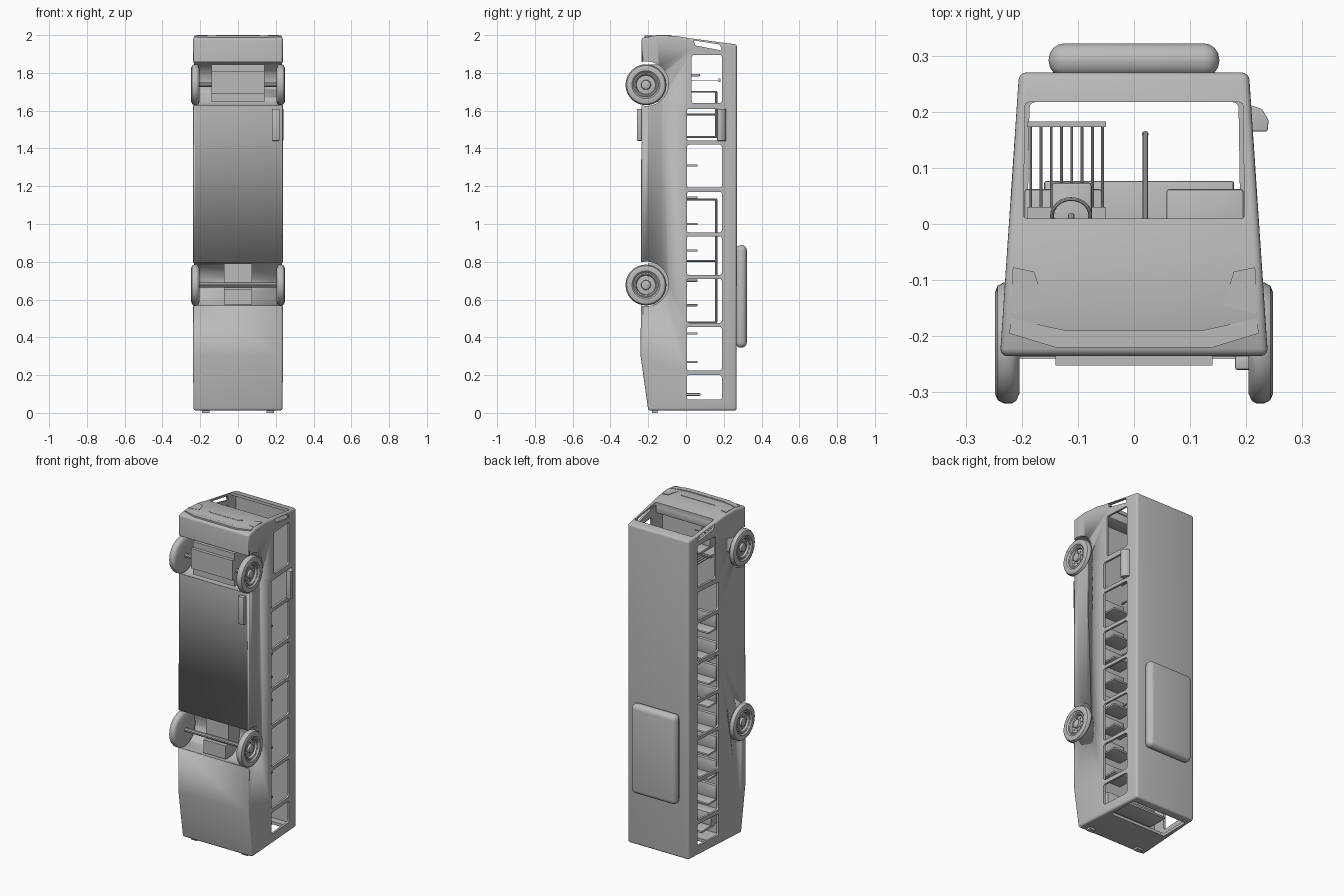
import bpy, bmesh, math
from mathutils import Vector, Matrix

cube = bpy.data.objects.get("Cube")
if cube:
    bpy.data.objects.remove(cube)

grey = bpy.data.materials.new("plain_grey")
grey.use_nodes = True
grey.diffuse_color = (0.5, 0.5, 0.5, 1)
grey.node_tree.nodes["Principled BSDF"].inputs["Base Color"].default_value = (0.5, 0.5, 0.5, 1)


def finish(name, bm, smooth=False):
    bmesh.ops.recalc_face_normals(bm, faces=bm.faces[:])
    mesh = bpy.data.meshes.new(name)
    bm.to_mesh(mesh)
    bm.free()
    mesh.materials.append(grey)
    ob = bpy.data.objects.new(name, mesh)
    bpy.context.collection.objects.link(ob)
    if smooth:
        bpy.ops.object.select_all(action='DESELECT')
        ob.select_set(True)
        bpy.context.view_layer.objects.active = ob
        bpy.ops.object.shade_smooth_by_angle(angle=math.radians(35))
    return ob


def prism(name, pts, axis, lo, hi, corner=0, taper=None, bevel=0):
    """Extrude a 2D outline along x (y,z outline) or z (x,y outline)."""
    bm = bmesh.new()
    rings = []
    for end in (lo, hi):
        if axis == 'x':
            co = [(math.copysign(taper(a), end) if taper else end, a, b) for a, b in pts]
        else:
            co = [(a, b, end) for a, b in pts]
        rings.append([bm.verts.new(c) for c in co])
    n = len(pts)
    for ring in rings:
        bm.faces.new(ring)
    for i in range(n):
        j = (i + 1) % n
        bm.faces.new((rings[0][i], rings[0][j], rings[1][j], rings[1][i]))
    bmesh.ops.recalc_face_normals(bm, faces=bm.faces[:])
    if corner:
        k = 0 if axis == 'x' else 2
        edges = [e for e in bm.edges if abs(e.verts[0].co[k] - e.verts[1].co[k]) > abs(hi - lo) * 0.9]
        bmesh.ops.bevel(bm, geom=edges, offset=corner, segments=3, profile=0.5, affect='EDGES')
    if bevel:
        edges = [e for e in bm.edges if e.calc_face_angle(0) > math.radians(35)]
        bmesh.ops.bevel(bm, geom=edges, offset=bevel, segments=4, profile=0.5, affect='EDGES')
    return finish(name, bm, bool(bevel))


def box(name, lo, hi, bevel=0, segments=2):
    bm = bmesh.new()
    lo, hi = Vector(lo), Vector(hi)
    bmesh.ops.create_cube(bm, size=1, matrix=Matrix.Translation((lo + hi) / 2) @ Matrix.Diagonal((*(hi - lo), 1)))
    if bevel:
        bmesh.ops.bevel(bm, geom=bm.edges[:], offset=bevel, segments=segments, profile=0.5, affect='EDGES')
    return finish(name, bm, bool(bevel))


def rod(name, a, b, r, sides=10):
    a, b = Vector(a), Vector(b)
    bm = bmesh.new()
    turn = (b - a).to_track_quat('Z', 'Y').to_matrix().to_4x4()
    bmesh.ops.create_cone(bm, cap_ends=True, segments=sides, radius1=r, radius2=r, depth=(b - a).length,
                          matrix=Matrix.Translation((a + b) / 2) @ turn)
    return finish(name, bm, True)


def lathe(name, profile, centre, side):
    """Turn a (radius, x) profile about an axle parallel to x."""
    bm = bmesh.new()
    cy, cz = centre
    vs = [bm.verts.new((side * x, cy + r, cz)) for r, x in profile]
    es = [bm.edges.new(p) for p in zip(vs, vs[1:])]
    bmesh.ops.spin(bm, geom=vs + es, cent=(0, cy, cz), axis=(1, 0, 0), angle=math.tau, steps=40)
    bmesh.ops.remove_doubles(bm, verts=bm.verts[:], dist=0.0002)
    return finish(name, bm, True)


def rect(a0, a1, b0, b1):
    return [(a0, b0), (a1, b0), (a1, b1), (a0, b1)]


def cut(target, cutter):
    bpy.context.view_layer.objects.active = target
    mod = target.modifiers.new("cut", 'BOOLEAN')
    mod.operation, mod.solver, mod.object = 'DIFFERENCE', 'EXACT', cutter
    bpy.ops.object.modifier_apply(modifier=mod.name)
    bpy.data.objects.remove(cutter)


# Body shell: side outline, tapering towards the roof
outline = [(-0.2, 0.012), (0.268, 0.012), (0.27, 1.95), (0.0, 1.986), (-0.05, 1.995),
           (-0.15, 1.999), (-0.235, 1.985), (-0.24, 0.3)]
body = prism("body_shell", outline, 'x', -1, 1, taper=lambda y: 0.223 - 0.067 * y, bevel=0.013)
room = [(-0.08, 0.03), (0.257, 0.03), (0.257, 1.935), (0.0, 1.966), (-0.08, 1.97)]
cut(body, prism("cutter", room, 'x', -1, 1, taper=lambda y: 0.21 - 0.067 * y))

# Side windows, quarter lights, windscreen and rear window
spans = [(0.07, 0.2), (0.225, 0.455), (0.477, 0.71), (0.73, 0.935), (0.955, 1.17),
         (1.192, 1.42), (1.442, 1.61), (1.64, 1.895)]
for lo, hi in spans:
    sill = 0.03 if lo > 1.6 else 0.005
    cut(body, prism("cutter", rect(sill, 0.19, lo, hi), 'x', -0.5, 0.5, corner=0.012))
quarter = [(0.05, 1.945), (0.19, 1.918), (0.18, 1.95), (0.04, 1.972)]
cut(body, prism("cutter", quarter, 'x', -0.5, 0.5, corner=0.005))
screen = [(-0.197, 0.01), (0.197, 0.01), (0.194, 0.217), (-0.194, 0.217)]
cut(body, prism("cutter", screen, 'z', 1.93, 2.1, corner=0.006))
cut(body, prism("cutter", [(x * 0.96, max(y, 0.03)) for x, y in screen], 'z', -0.1, 0.06, corner=0.01))

# Wheel wells, wheels and axle housings
tyre = [(0, 0.204), (0.09, 0.204), (0.103, 0.21), (0.108, 0.218), (0.108, 0.232), (0.102, 0.243),
        (0.09, 0.248), (0.074, 0.246), (0.066, 0.238), (0.06, 0.241), (0.054, 0.238), (0.05, 0.226),
        (0.026, 0.228), (0.024, 0.24), (0.018, 0.243), (0, 0.243)]
for label, z in (("front", 1.737), ("rear", 0.677)):
    cut(body, rod("cutter", (-0.5, -0.21, z + 0.006), (0.5, -0.21, z + 0.006), 0.118, 40))
    for side, s in (("left", 1), ("right", -1)):
        lathe(f"{label}_wheel_{side}", tyre, (-0.212, z), s)
        for k in range(8):
            a = math.tau * k / 8
            y, zz = -0.212 + 0.037 * math.cos(a), z + 0.037 * math.sin(a)
            rod(f"{label}_wheel_nut_{side}", (s * 0.222, y, zz), (s * 0.232, y, zz), 0.004, 6)
    rod(f"{label}_axle", (-0.21, -0.212, z), (0.21, -0.212, z), 0.012)
box("front_axle_housing", (-0.14, -0.232, 1.645), (0.14, -0.085, 1.845))
box("front_axle_plate", (-0.14, -0.252, 1.69), (0.14, -0.23, 1.81))
box("rear_axle_housing", (-0.075, -0.2, 0.575), (0.075, -0.085, 0.79))
box("rear_axle_step", (-0.075, -0.225, 0.575), (0.075, -0.2, 0.655))

# Roof unit
roof_unit = prism("roof_unit", rect(-0.152, 0.152, 0.262, 0.322), 'z', 0.345, 0.888, bevel=0.028)

# Entrance step and side mirror panel
box("entrance_step", (0.18, -0.26, 1.44), (0.22, -0.235, 1.61), 0.004)
mirror = [(0.205, 0.165), (0.238, 0.165), (0.24, 0.185), (0.228, 0.205), (0.205, 0.213)]
prism("mirror_panel", mirror, 'z', 1.44, 1.61, bevel=0.003)

# Nose trim: headlights, grille and bumper
for side, s in (("left", 1), ("right", -1)):
    lamp = [(0.216, -0.077), (0.178, -0.085), (0.158, -0.145), (0.218, -0.16)]
    prism(f"headlight_{side}", [(s * x, y) for x, y in lamp], 'z', 1.985, 2.0)
    box(f"rear_lamp_{side}", (s * 0.17 - 0.02, -0.18, 0), (s * 0.17 + 0.02, -0.15, 0.02))
prism("grille", [(-0.117, -0.117), (0.117, -0.117), (0.095, -0.136), (-0.095, -0.136)], 'z', 1.99, 2.0)
bumper = [(-0.22, -0.168), (-0.12, -0.19), (0.12, -0.19), (0.22, -0.168),
          (0.222, -0.195), (0.14, -0.22), (-0.14, -0.22), (-0.222, -0.195)]
prism("bumper", bumper, 'z', 1.98, 1.997)

# Passenger seats
for z in (0.27, 0.42, 0.57, 0.7, 0.86, 1.0, 1.14, 1.31):
    for side, s in (("left", 1), ("right", -1)):
        x0, x1 = sorted((s * 0.058, s * 0.195))
        box(f"seat_back_{side}", (x0, -0.05, z - 0.006), (x1, 0.062, z + 0.006), 0.004)
        box(f"seat_cushion_{side}", (x0, -0.035, z), (x1, -0.012, z + 0.085), 0.004)
        box(f"seat_leg_{side}", (s * 0.12 - 0.02, -0.085, z + 0.02), (s * 0.12 + 0.02, -0.03, z + 0.05))
box("rear_bench_back", (-0.16, -0.05, 0.09), (0.178, 0.077, 0.104), 0.004)
box("rear_bench_cushion", (-0.16, -0.085, 0.1), (0.178, -0.012, 0.18), 0.004)

# Handrails beside the aisle
for lo, hi, x in ((0.48, 1.13, 0.02), (1.46, 1.7, 0.02)):
    rod("handrail", (x, 0.16, lo), (x, 0.16, hi), 0.006)
    for z in (lo, (lo + hi) / 2, hi):
        rod("handrail_post", (x, -0.085, z), (x, 0.163, z), 0.005)

# Driver area: barred partition, seat, dashboard and steering wheel
box("partition_top", (-0.19, 0.173, 1.752), (-0.05, 0.183, 1.77))
box("partition_base", (-0.19, -0.085, 1.752), (-0.05, 0.03, 1.77))
for k in range(8):
    x = -0.184 + k * 0.0183
    rod("partition_bar", (x, 0.02, 1.761), (x, 0.178, 1.761), 0.0025, 8)
box("driver_seat_back", (-0.147, -0.04, 1.78), (-0.075, 0.074, 1.795), 0.006)
box("driver_seat_cushion", (-0.147, -0.085, 1.78), (-0.075, -0.02, 1.855), 0.006)
box("dashboard", (-0.2, -0.085, 1.915), (0.2, 0.006, 1.968), 0.008)
bpy.ops.mesh.primitive_torus_add(major_radius=0.034, minor_radius=0.0035, major_segments=32,
                                 minor_segments=8, location=(-0.112, 0.015, 1.89),
                                 rotation=(math.radians(30), 0, 0))
wheel = bpy.context.object
wheel.name = "steering_wheel"
wheel.data.materials.append(grey)
rod("steering_column", (-0.112, 0.015, 1.89), (-0.112, -0.02, 1.94), 0.006)
